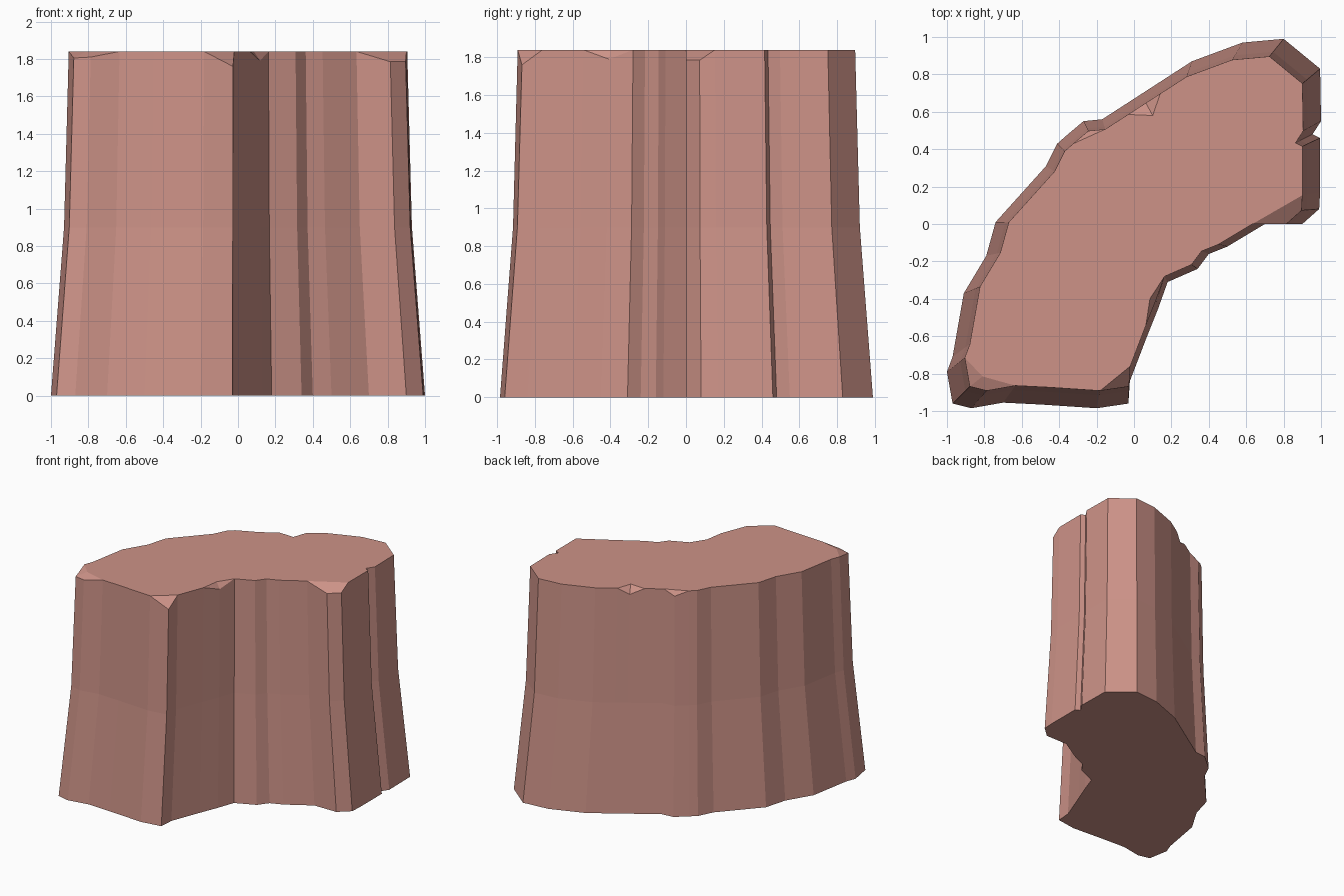
import bpy, bmesh

if "Cube" in bpy.data.objects:
    bpy.data.objects.remove(bpy.data.objects["Cube"])

# Base outline, counter-clockwise; optional third value = depth of chip in the top rim
OUTLINE = [
    (-1.0, -.79), (-.97, -.96, .035), (-.87, -.985, .03), (-.70, -.955), (-.5, -.965),
    (-.2, -.985), (-.03, -.96, .08), (-.022, -.84), (.07, -.60), (.13, -.45, .05),
    (.18, -.31), (.34, -.24), (.40, -.16), (.50, -.12), (.70, 0), (.90, 0, .055),
    (.99, .08, .055), (.995, .17), (.995, .46), (.955, .48), (1.0, .55), (.995, .83),
    (.80, .99), (.58, .97), (.31, .87), (.155, .77), (.07, .715, .05), (-.035, .647),
    (-.17, .56), (-.27, .55, .04), (-.36, .474), (-.41, .43), (-.47, .31), (-.74, .01),
    (-.79, -.17), (-.91, -.37), (-.97, -.71),
]
# Inner corner of a chip on the top, keyed by the index of its first lowered point
CHIP_INNER = {1: (-.81, -.815), 9: (.085, -.40), 26: (.10, .58)}
LEVELS = [(0, 1.0), (.9, .93), (1.84, .905)]
TOP = LEVELS[-1][0]

bm = bmesh.new()
n = len(OUTLINE)
drop = [p[2] if len(p) > 2 else 0 for p in OUTLINE]

# Tapered wall rings
rings = []
for z, s in LEVELS:
    rings.append([bm.verts.new((p[0] * s, p[1] * s, z - (d if z == TOP else 0)))
                  for p, d in zip(OUTLINE, drop)])
for low, high in zip(rings, rings[1:]):
    for i in range(n):
        j = (i + 1) % n
        bm.faces.new((low[i], low[j], high[j], high[i]))
bm.faces.new(rings[0][::-1])

# Top cap with chipped corners and dents
rim, cap, i = rings[-1], [], 0
while i < n:
    if not drop[i]:
        cap.append(rim[i])
        i += 1
        continue
    start = i
    while drop[i]:
        i += 1
    edge = rim[start - 1:i + 1]
    if start in CHIP_INNER:
        inner = bm.verts.new((*CHIP_INNER[start], TOP))
        for a, b in zip(edge, edge[1:]):
            bm.faces.new((a, b, inner))
        cap.append(inner)
    else:
        bm.faces.new(edge)
bm.faces.new(cap)
bmesh.ops.recalc_face_normals(bm, faces=bm.faces)

mesh = bpy.data.meshes.new("rock_pillar")
bm.to_mesh(mesh)
bm.free()
rock = bpy.data.objects.new("rock_pillar", mesh)
bpy.context.collection.objects.link(rock)

# Reddish stone
stone = bpy.data.materials.new("red_stone")
stone.diffuse_color = (.61, .29, .245, 1)
stone.use_nodes = True
stone.node_tree.nodes["Principled BSDF"].inputs["Base Color"].default_value = stone.diffuse_color
mesh.materials.append(stone)
